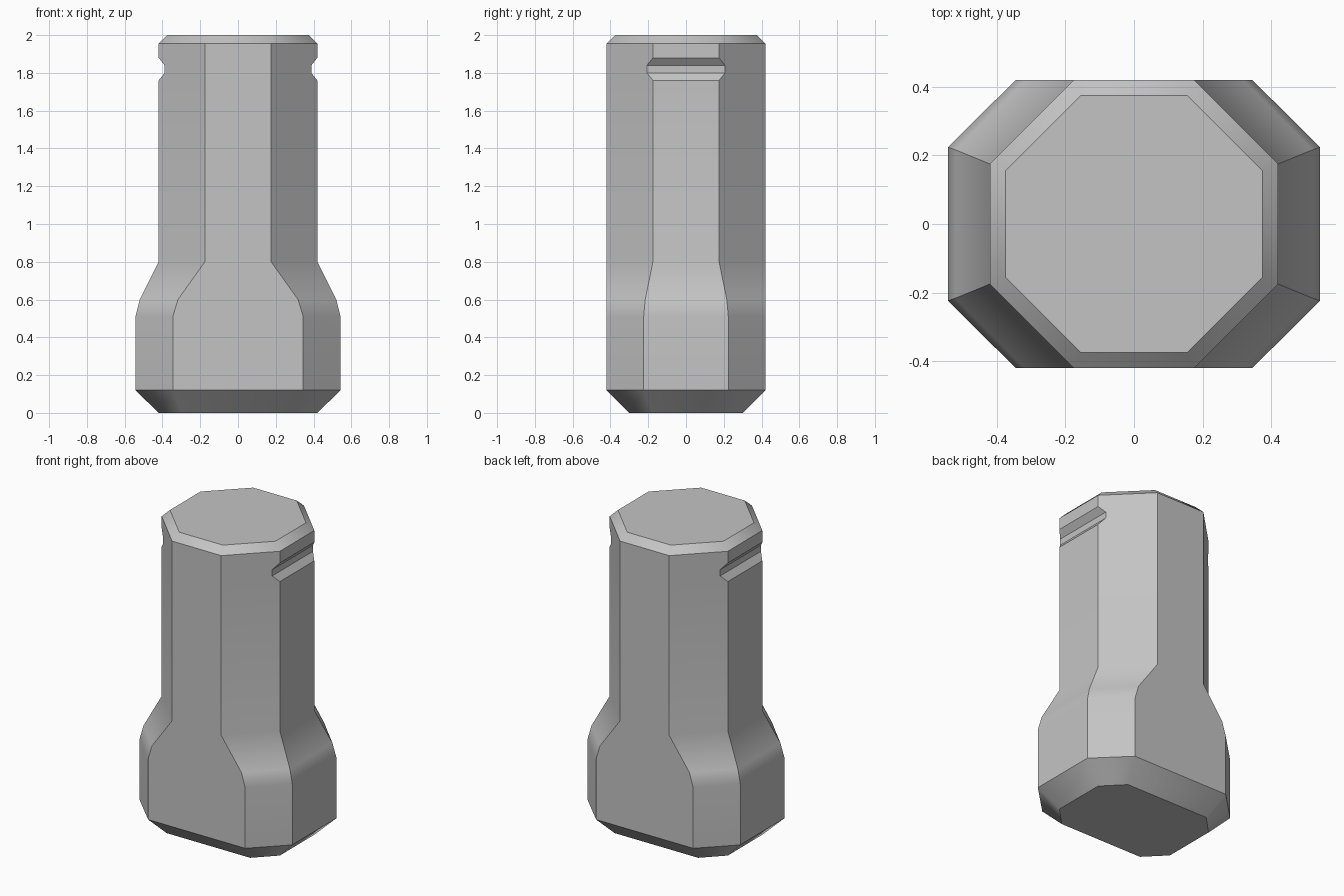
import bpy
import bmesh

cube = bpy.data.objects.get("Cube")
if cube:
    bpy.data.objects.remove(cube, do_unlink=True)

grey = bpy.data.materials.new("light_grey")
grey.use_nodes = True
colour = (0.55, 0.55, 0.55, 1.0)
grey.diffuse_color = colour
grey.node_tree.nodes["Principled BSDF"].inputs["Base Color"].default_value = colour

# Octagon sections: height, half width, half depth, front corner x, side corner y
sections = [
    (0.00, 0.42, 0.30, 0.297, 0.175),    # foot chamfer
    (0.12, 0.543, 0.42, 0.345, 0.224),   # wide base
    (0.51, 0.543, 0.42, 0.345, 0.224),
    (0.60, 0.52, 0.42, 0.318, 0.216),    # shoulder
    (0.80, 0.42, 0.42, 0.175, 0.175),    # shaft
    (1.76, 0.42, 0.42, 0.175, 0.175),    # side grooves
    (1.80, 0.388, 0.42, 0.175, 0.207),
    (1.84, 0.388, 0.42, 0.175, 0.207),
    (1.88, 0.42, 0.42, 0.175, 0.175),
    (1.955, 0.42, 0.42, 0.175, 0.175),   # top chamfer
    (2.00, 0.375, 0.375, 0.155, 0.155),
]


def octagon(bm, z, hx, hy, fx, sy):
    quarter = [(hx, sy), (fx, hy)]
    half = quarter + [(-x, y) for x, y in reversed(quarter)]
    outline = half + [(-x, -y) for x, y in half]
    return [bm.verts.new((x, y, z)) for x, y in outline]


# Loft the sections into one closed body
bm = bmesh.new()
rings = [octagon(bm, *s) for s in sections]
for low, high in zip(rings, rings[1:]):
    for i in range(8):
        j = (i + 1) % 8
        bm.faces.new((low[i], low[j], high[j], high[i]))
bm.faces.new(rings[0])
bm.faces.new(rings[-1])
bmesh.ops.recalc_face_normals(bm, faces=bm.faces)

mesh = bpy.data.meshes.new("grooved_post")
bm.to_mesh(mesh)
bm.free()
mesh.materials.append(grey)
post = bpy.data.objects.new("grooved_post", mesh)
bpy.context.collection.objects.link(post)

# Soft shoulder, crisp corners
bpy.ops.object.select_all(action="DESELECT")
post.select_set(True)
bpy.context.view_layer.objects.active = post
bpy.ops.object.shade_smooth_by_angle(angle=0.56)
weighted = post.modifiers.new("face_weighted_shading", "WEIGHTED_NORMAL")
weighted.keep_sharp = True
